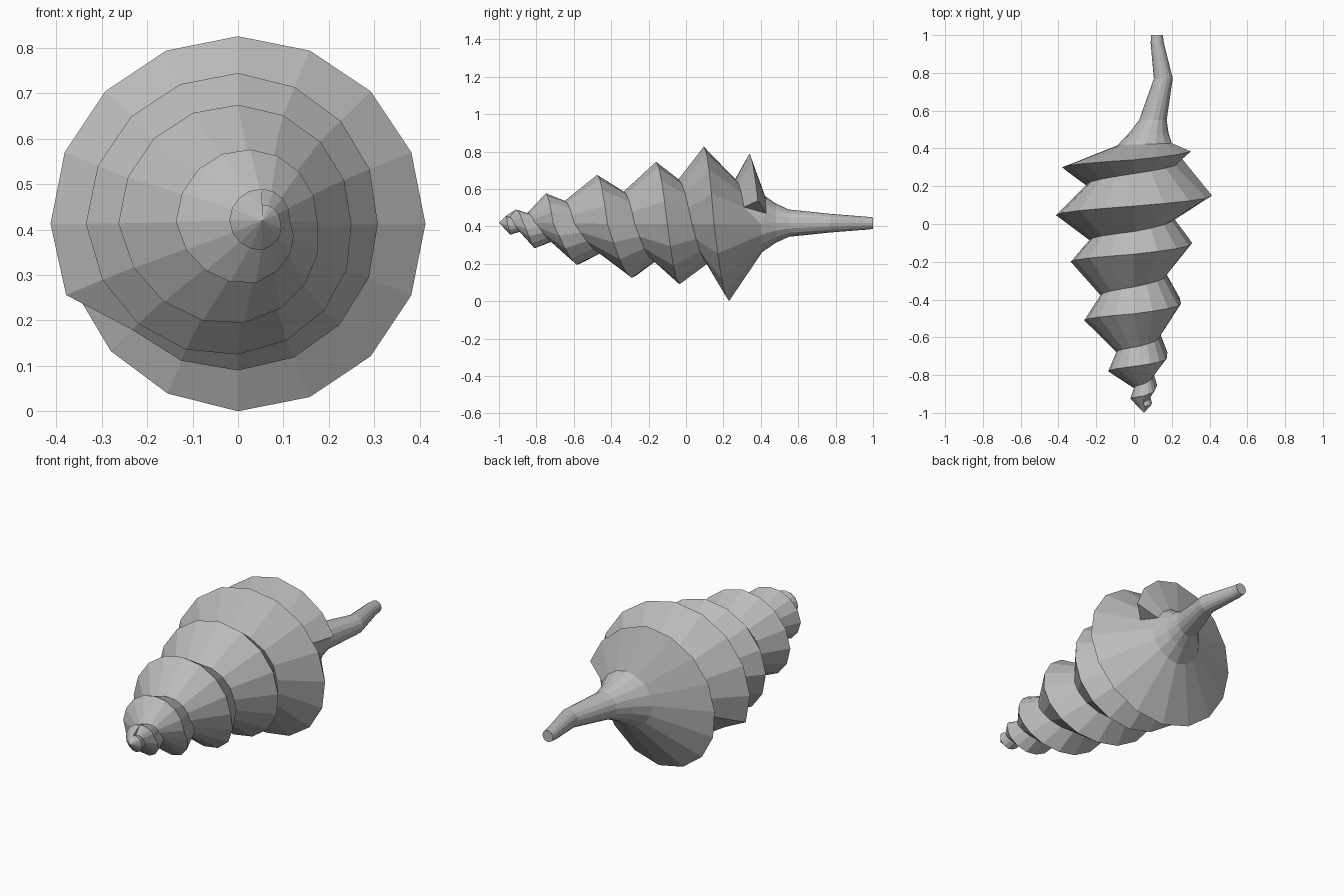
import bpy
import bmesh
from math import sin, cos, tau

SIDES = 16          # segments per turn of the spiral
FIRST, LAST = -16, 83
BASE = LAST - SIDES + 1   # first segment whose back edge joins the siphon

# Crest of the spiral: turn, y, radius
CREST = [
    (-1, -.965, .035), (-.75, -.955, .04), (-.5, -.94, .065), (-.25, -.925, .072),
    (0, -.91, .07), (.25, -.87, .068), (.5, -.81, .135), (.75, -.78, .17),
    (1, -.75, .16), (1.25, -.71, .155), (1.5, -.585, .22), (1.75, -.51, .27),
    (2, -.475, .262), (2.25, -.42, .25), (2.5, -.29, .288), (2.75, -.2, .335),
    (3, -.16, .332), (3.25, -.1, .308), (3.5, -.035, .323), (3.625, 0, .33),
    (3.69, .035, .413), (4, .095, .413), (4.25, .15, .413), (4.5, .23, .413),
    (4.75, .3, .38), (5, .34, .377), (5.19, .385, .325),
]
# Suture between whorls: turn, position towards next crest, share of crest radius
SUTURE = [(-1, .4, .8), (0, .4, .72), (1, .37, .75), (2, .45, .66),
          (3, .47, .72), (4, .7, .57), (5, .7, .57)]
# Spine of the shell: turn, x, z
SPINE = [(-1, .053, .42), (0, .053, .42), (2, 0, .413), (6, 0, .413)]
# Siphon rings: y, centre x, radius
SIPHON = [(.48, .078, .105), (.55, .1, .073), (.77, .155, .05),
          (.96, .123, .035), (1, .122, .031)]


def sample(table, t):
    """Linear interpolation of a keyed pair."""
    t = min(max(t, table[0][0]), table[-1][0])
    for a, b in zip(table, table[1:]):
        if t <= b[0]:
            f = (t - a[0]) / (b[0] - a[0])
            return [p + (q - p) * f for p, q in zip(a[1:], b[1:])]


def on_ring(t, y, r, cx, cz):
    return (cx + r * sin(tau * t), y, cz + r * cos(tau * t))


def crest_point(t):
    return on_ring(t, *sample(CREST, t), *sample(SPINE, t))


def suture_point(t):
    frac, share = sample(SUTURE, t)
    y, r = sample(CREST, t)
    y_next = sample(CREST, t + 1)[0]
    return on_ring(t, y + (y_next - y) * frac, r * share, *sample(SPINE, t))


def base_point(t):
    return on_ring(t, .4 + .03 * (t - 4.25), .15, .06, .412)


old = bpy.data.objects.get("Cube")
if old:
    bpy.data.objects.remove(old, do_unlink=True)

bm = bmesh.new()
crest, suture = {}, {}
for k in range(FIRST, LAST + 1):
    t = k / SIDES
    crest[k] = bm.verts.new(crest_point(t))
    suture[k] = bm.verts.new(suture_point(t) if k < BASE else base_point(t))
apex = bm.verts.new((.053, -1, .42))

# Whorls: slope up to each crest, then down to the suture behind it
for k in range(FIRST, LAST):
    n = k + 1
    bm.faces.new((crest[k], crest[n], suture[n], suture[k]))
    if k < FIRST + SIDES:
        bm.faces.new((apex, crest[n], crest[k]))
    else:
        bm.faces.new((suture[k - SIDES], suture[n - SIDES], crest[n], crest[k]))

# Close the start of the spiral and the lip at its end
bm.faces.new((apex, crest[FIRST], suture[FIRST], crest[FIRST + SIDES]))
bm.faces.new((suture[BASE - 1], suture[BASE], suture[LAST]))
bm.faces.new((crest[LAST], suture[LAST], suture[BASE - 1]))

# Siphon: tapering bent tube with a flat end
ring = [suture[k] for k in range(BASE, LAST + 1)]
for y, cx, r in SIPHON:
    new = [bm.verts.new(on_ring(k / SIDES, y, r, cx, .417)) for k in range(BASE, LAST + 1)]
    for i in range(SIDES):
        j = (i + 1) % SIDES
        bm.faces.new((ring[i], ring[j], new[j], new[i]))
    ring = new
bm.faces.new(ring)

bmesh.ops.recalc_face_normals(bm, faces=bm.faces[:])
mesh = bpy.data.meshes.new("spiral_shell")
bm.to_mesh(mesh)
bm.free()

# Single grey finish
grey = bpy.data.materials.new("shell_grey")
grey.use_nodes = True
colour = (.5, .5, .5, 1)
grey.diffuse_color = colour
grey.node_tree.nodes["Principled BSDF"].inputs["Base Color"].default_value = colour
mesh.materials.append(grey)

shell = bpy.data.objects.new("spiral_shell", mesh)
bpy.context.collection.objects.link(shell)
